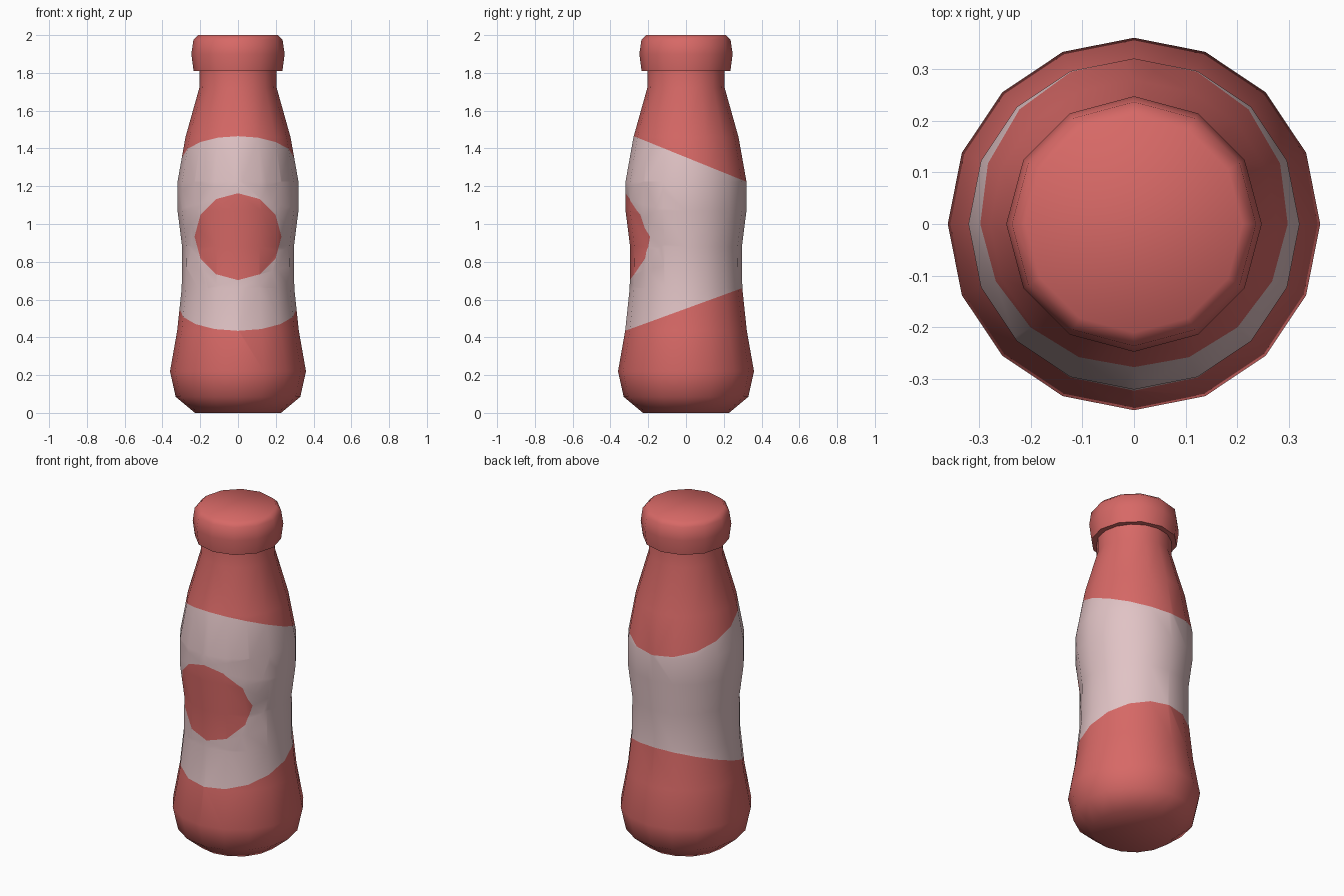
import bpy, bmesh, math
from mathutils import Vector

if "Cube" in bpy.data.objects:
    bpy.data.objects.remove(bpy.data.objects["Cube"])

def material(name, rgb):
    m = bpy.data.materials.new(name)
    m.diffuse_color = (*rgb, 1)
    m.use_nodes = True
    m.node_tree.nodes["Principled BSDF"].inputs["Base Color"].default_value = m.diffuse_color
    return m

RED = material("red", (0.68, 0.14, 0.133))
PALE = material("pale pink", (0.75, 0.546, 0.558))

def lathe(profile, sides):
    """Closed solid of revolution from (radius, z) points, bottom to top."""
    bm = bmesh.new()
    rings = [[bm.verts.new((r * math.cos(2 * math.pi * i / sides),
                            r * math.sin(2 * math.pi * i / sides), z))
              for i in range(sides)] for r, z in profile]
    for a, b in zip(rings, rings[1:]):
        for i in range(sides):
            j = (i + 1) % sides
            bm.faces.new((a[i], a[j], b[j], b[i]))
    bm.faces.new(rings[0][::-1])
    bm.faces.new(rings[-1])
    return bm

def finish(bm, name, mats):
    me = bpy.data.meshes.new(name)
    bm.normal_update()
    bm.to_mesh(me)
    bm.free()
    ob = bpy.data.objects.new(name, me)
    bpy.context.collection.objects.link(ob)
    for m in mats:
        me.materials.append(m)
    bpy.ops.object.select_all(action='DESELECT')
    ob.select_set(True)
    bpy.context.view_layer.objects.active = ob
    bpy.ops.object.shade_smooth_by_angle(angle=math.radians(60))
    return ob

def cut(bm, faces, co, no):
    """Slice the given faces along a plane."""
    geom = set(faces)
    for f in faces:
        geom.update(f.edges)
        geom.update(f.verts)
    bmesh.ops.bisect_plane(bm, geom=list(geom), dist=1e-5, plane_co=co, plane_no=no)

# Bottle body
body = lathe([(0.228, 0), (0.33, 0.085), (0.36, 0.22), (0.322, 0.435),
              (0.298, 0.66), (0.296, 0.88), (0.32, 1.07), (0.32, 1.225),
              (0.278, 1.46), (0.205, 1.72), (0.203, 1.83)], 16)

# Slanted label edges: z = height + slope * y
TOP, TOP_SLOPE = 1.353, -0.405
LOW, LOW_SLOPE = 0.552, 0.365
for h, s in ((TOP, TOP_SLOPE), (LOW, LOW_SLOPE)):
    cut(body, body.faces[:], Vector((0, 0, h)), Vector((0, -s, 1)))

# Twelve-sided spot on the front of the label
SPOT = Vector((0, 0, 0.933))
SPOT_R = 0.23 * math.cos(math.pi / 12)
normals = [Vector((math.cos(a), 0, math.sin(a)))
           for a in ((k + 0.5) * math.pi / 6 for k in range(12))]

def near_spot(f):
    c = f.calc_center_median()
    return c.y < -0.1 and 0.6 < c.z < 1.25

for n in normals:
    cut(body, [f for f in body.faces if near_spot(f)], SPOT + n * SPOT_R, n)

# Colour the label band, leaving the spot red
for f in body.faces:
    c = f.calc_center_median()
    band = LOW + LOW_SLOPE * c.y < c.z < TOP + TOP_SLOPE * c.y
    spot = c.y < 0 and all((c - SPOT).dot(n) < SPOT_R for n in normals)
    f.material_index = int(band and not spot)
finish(body, "bottle_body", [RED, PALE])

# Cap
cap = lathe([(0.235, 1.81), (0.247, 1.9), (0.236, 1.975), (0.21, 2.0)], 12)
finish(cap, "bottle_cap", [RED])
